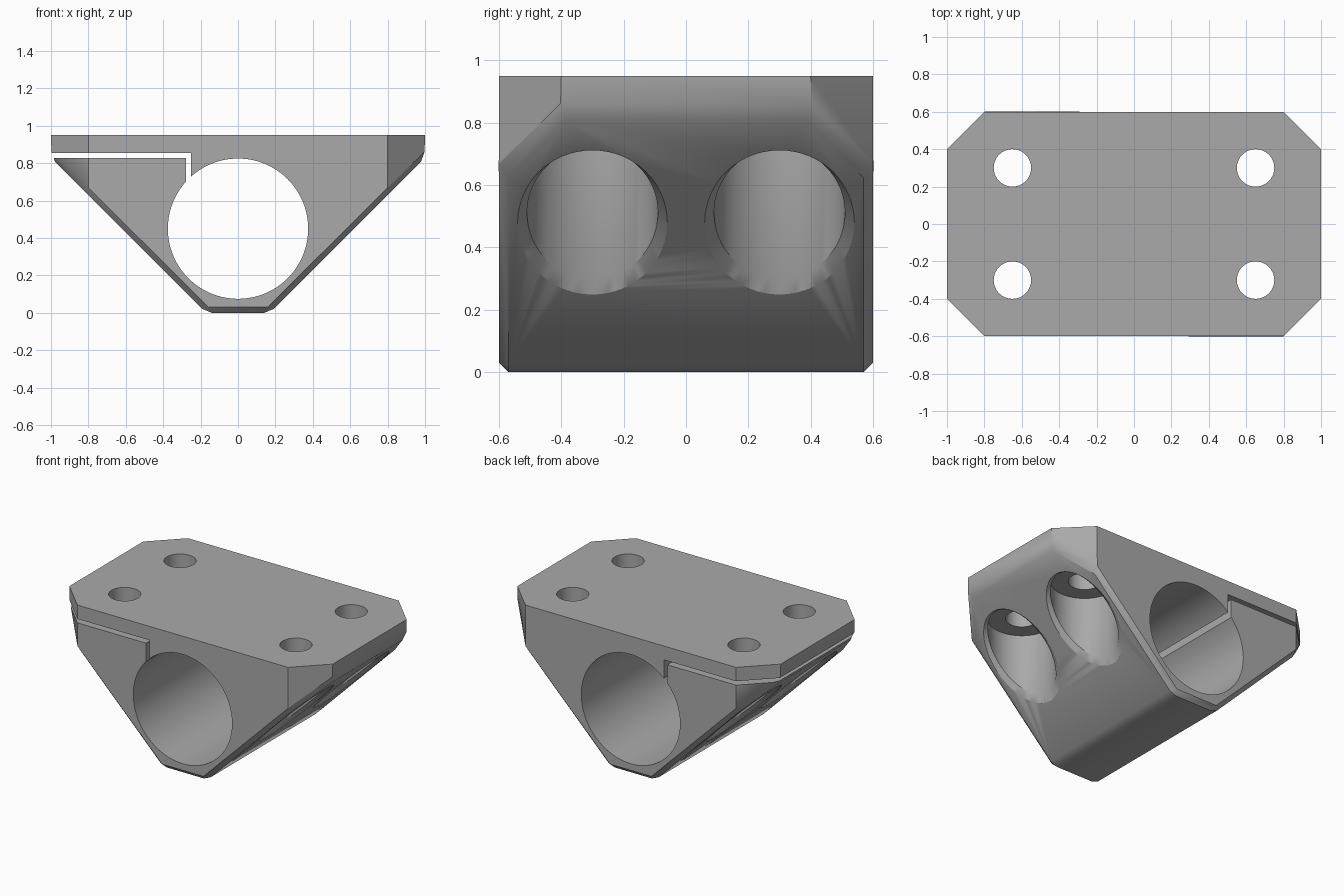
import bpy, bmesh, math
from mathutils import Vector

if "Cube" in bpy.data.objects:
    bpy.data.objects.remove(bpy.data.objects["Cube"])

TOP, EDGE = 0.95, 0.03          # top height, chamfer size
SLOPE = 0.17                    # underside follows z = |x| - SLOPE

grey = bpy.data.materials.new("plain grey")
grey.diffuse_color = (0.4, 0.4, 0.4, 1)
grey.use_nodes = True
grey.node_tree.nodes["Principled BSDF"].inputs["Base Color"].default_value = grey.diffuse_color


def make_object(name, bm):
    bmesh.ops.recalc_face_normals(bm, faces=bm.faces)
    me = bpy.data.meshes.new(name)
    bm.to_mesh(me)
    bm.free()
    ob = bpy.data.objects.new(name, me)
    bpy.context.collection.objects.link(ob)
    me.materials.append(grey)
    return ob


def loft(name, rings):
    """Closed solid through rings of equal point count."""
    bm = bmesh.new()
    vs = [[bm.verts.new(p) for p in ring] for ring in rings]
    n = len(vs[0])
    for a, b in zip(vs, vs[1:]):
        for i in range(n):
            j = (i + 1) % n
            bm.faces.new((a[i], a[j], b[j], b[i]))
    bm.faces.new(vs[0])
    bm.faces.new(vs[-1])
    return make_object(name, bm)


def circle(cx, cy, r, n):
    return [(cx + r * math.cos(2 * math.pi * i / n),
             cy + r * math.sin(2 * math.pi * i / n)) for i in range(n)]


# Body: block sliced by the corner and underside planes, then chamfered
bm = bmesh.new()
bmesh.ops.create_cube(bm, size=1)
for v in bm.verts:
    v.co = Vector((v.co.x * 2, v.co.y * 1.2, (v.co.z + 0.5) * TOP))
planes = [((sx * 0.8, sy * 0.6, 0), (sx, sy, 0)) for sx in (-1, 1) for sy in (-1, 1)]
planes += [((sx * SLOPE, 0, 0), (sx, 0, -1)) for sx in (-1, 1)]
for co, no in planes:
    bmesh.ops.bisect_plane(bm, geom=bm.verts[:] + bm.edges[:] + bm.faces[:], dist=1e-5,
                           plane_co=co, plane_no=no, clear_outer=True)
    bmesh.ops.holes_fill(bm, edges=[e for e in bm.edges if e.is_boundary], sides=0)
low = [e for e in bm.edges if all(v.co.z < TOP - 0.01 for v in e.verts)]
bmesh.ops.bevel(bm, geom=low, offset=EDGE, offset_type='OFFSET', segments=1,
                profile=0.5, affect='EDGES', clamp_overlap=False)
body = make_object("clamp_body", bm)

cutters = []

# Rod bore along y
bore = circle(0, 0.45, 0.375, 128)
cutters.append(loft("rod_bore_cutter", [[(x, y, z) for x, z in bore] for y in (-0.8, 0.8)]))

# Clamping slot: L-shaped, from the left side into the bore
slot = [(-1.2, 0.855), (-0.252, 0.855), (-0.252, 0.6), (-0.278, 0.6), (-0.278, 0.828), (-1.2, 0.828)]
cutters.append(loft("slot_cutter", [[(x, y, z) for x, z in slot] for y in (-0.8, 0.8)]))

# Screw holes with chamfered counterbores opening on the sloped underside
R, N, CEIL = 0.21, 64, 0.745
for sx in (-1, 1):
    for cy in (-0.3, 0.3):
        hole = circle(sx * 0.65, cy, 0.1, N)
        cutters.append(loft("screw_hole_cutter", [[(x, y, z) for x, y in hole] for z in (0.5, 1.2)]))
        ceiling, inner, outer, below = [], [], [], []
        for i in range(N):
            c, s = math.cos(2 * math.pi * i / N), math.sin(2 * math.pi * i / N)
            x, y = 0.65 + R * c, cy + R * s
            ceiling.append((sx * x, y, CEIL))
            inner.append((sx * x, y, x - SLOPE + EDGE))
            nrm = Vector((c / math.sqrt(2), s)).normalized() * EDGE
            ox, oy = x + nrm.x / math.sqrt(2), y + nrm.y
            outer.append((sx * ox, oy, ox - SLOPE))
            below.append((sx * ox, oy, -0.3))
        cutters.append(loft("counterbore_cutter", [ceiling, inner, outer, below]))

# Apply all cuts
bpy.context.view_layer.objects.active = body
body.select_set(True)
for c in cutters:
    c.hide_render = True
    m = body.modifiers.new("cut", 'BOOLEAN')
    m.operation, m.solver, m.object = 'DIFFERENCE', 'EXACT', c
    bpy.ops.object.modifier_apply(modifier=m.name)
for c in cutters:
    bpy.data.objects.remove(c)

bpy.ops.object.shade_smooth_by_angle(angle=math.radians(30))
